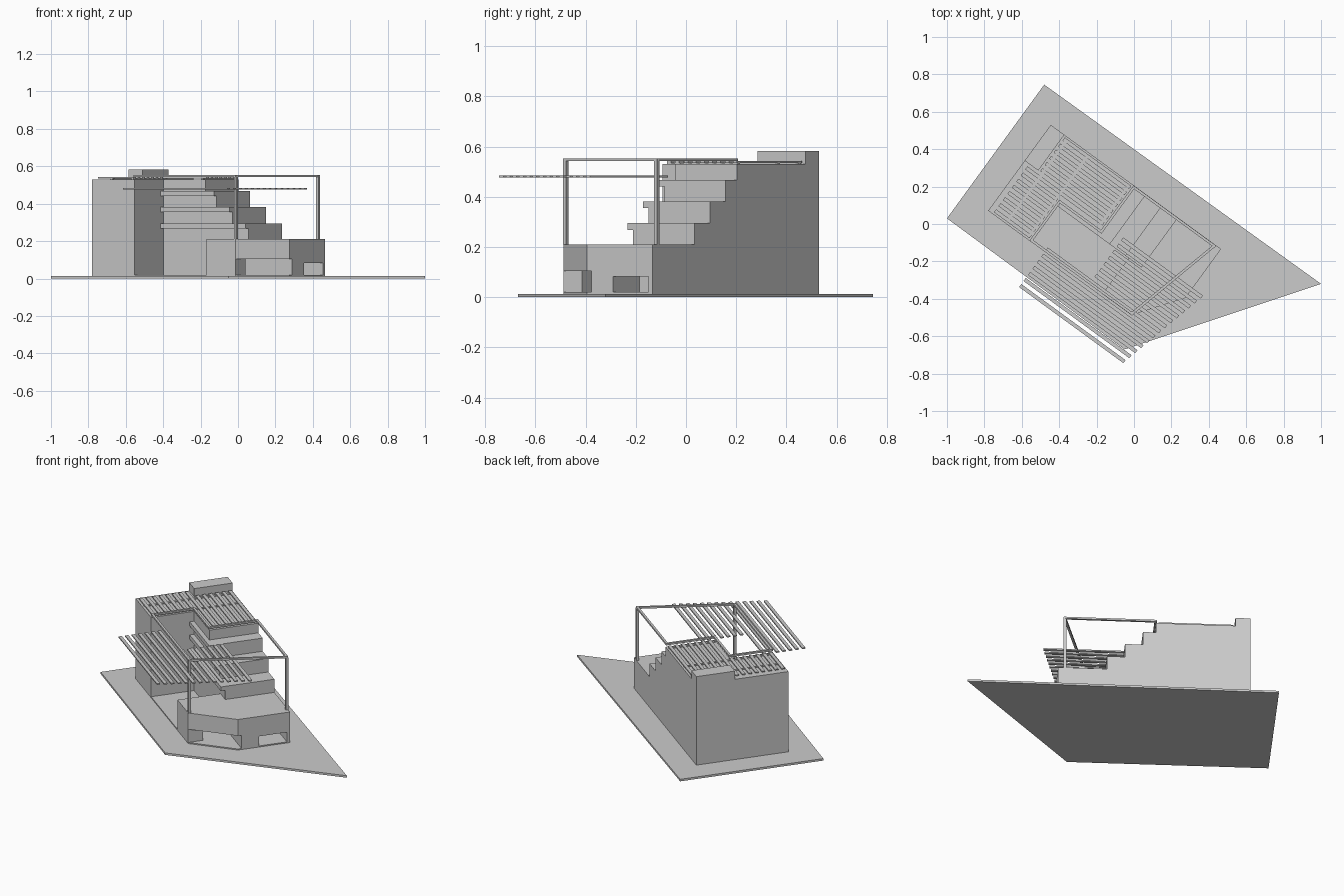
import bpy, bmesh, math
from mathutils import Vector

cube = bpy.data.objects.get("Cube")
if cube:
    bpy.data.objects.remove(cube, do_unlink=True)

GREY = (0.6, 0.6, 0.6, 1.0)
mat = bpy.data.materials.new("plain_grey")
mat.use_nodes = True
mat.diffuse_color = GREY
mat.node_tree.nodes["Principled BSDF"].inputs["Base Color"].default_value = GREY

# House axes: u runs downhill along the house, w runs across it
ORIGIN = Vector((-0.445, 0.53, 0))
ANGLE = math.radians(36.1)
U = Vector((math.cos(ANGLE), -math.sin(ANGLE), 0))
W = Vector((-math.sin(ANGLE), -math.cos(ANGLE), 0))


def place(u, w, z):
    return ORIGIN + U * u + W * w + Vector((0, 0, z))


def solid(name, parts):
    """Each part is a pair of matching point rings joined into a closed prism."""
    bm = bmesh.new()
    for ring_a, ring_b in parts:
        a = [bm.verts.new(p) for p in ring_a]
        b = [bm.verts.new(p) for p in ring_b]
        bm.faces.new(a)
        bm.faces.new(b)
        for i in range(len(a)):
            j = (i + 1) % len(a)
            bm.faces.new((a[i], a[j], b[j], b[i]))
    bmesh.ops.recalc_face_normals(bm, faces=bm.faces)
    mesh = bpy.data.meshes.new(name)
    bm.to_mesh(mesh)
    bm.free()
    mesh.materials.append(mat)
    obj = bpy.data.objects.new(name, mesh)
    bpy.context.collection.objects.link(obj)
    return obj


def prism(plan, z0, z1):
    return [place(u, w, z0) for u, w in plan], [place(u, w, z1) for u, w in plan]


def box(u0, u1, w0, w1, z0, z1):
    return prism([(u0, w0), (u1, w0), (u1, w1), (u0, w1)], z0, z1)


def bar(p, q, z0, z1, thick):
    a, b = Vector(p), Vector(q)
    d = (b - a).normalized() * thick / 2
    n = Vector((-d.y, d.x))
    return prism([a - d + n, b + d + n, b + d - n, a - d - n], z0, z1)


# Main dimensions
BASE, FLOOR, DECK, ROOF = 0.013, 0.02, 0.21, 0.53
DEPTH, INNER = 0.568, 0.303        # full width, and width beside the courtyard
COURT, STAIR, DECK_START = 0.28, 0.555, 0.756
END, CORNER, SIDE = 1.127, 0.948, 0.323

# Ground plate
site = [(-1, 0.03), (-0.48, 0.745), (1, -0.32), (-0.05, -0.67)]
solid("ground_plate", [([Vector((x, y, 0)) for x, y in site],
                        [Vector((x, y, BASE)) for x, y in site])])

# Floor slab under house and courtyard
deck_outline = [(DECK_START, 0), (END, 0), (END, SIDE), (CORNER, DEPTH), (DECK_START, DEPTH)]
solid("floor_slab", [prism([(0, 0), (END, 0), (END, SIDE), (CORNER, DEPTH), (0, DEPTH)],
                           BASE, FLOOR)])

# Tall rear block
solid("rear_block", [box(0, COURT, 0, DEPTH, FLOOR, ROOF)])

# Stepped wing, as a side profile swept across the house
steps = [(STAIR, ROOF), (0.631, 0.467), (0.736, 0.382), (0.842, 0.295)]
profile = [(COURT, FLOOR), (COURT, ROOF)]
for i, (u, z) in enumerate(steps):
    below = steps[i + 1][1] if i + 1 < len(steps) else DECK
    profile += [(u, z), (u, below)]
profile += [(DECK_START, DECK), (DECK_START, FLOOR)]
solid("stepped_wing", [([place(u, 0, z) for u, z in profile],
                        [place(u, INNER, z) for u, z in profile])])

# Ledges along the courtyard wall, one for each terrace
solid("terrace_ledges", [box(COURT, u, INNER, 0.33, z - 0.027, z) for u, z in steps[1:]])

# Deck storey: solid above, with recesses below
solid("deck_upper", [prism(deck_outline, 0.105, DECK)])
lower = [(DECK_START, 0), (END, 0), (END, 0.02), (0.95, 0.02), (0.95, 0.193), (END, 0.193),
         (END, 0.30), (0.80, 0.30), (0.80, 0.478), (CORNER, 0.478), (CORNER, DEPTH),
         (DECK_START, DEPTH)]
solid("deck_lower_walls", [prism(lower, FLOOR, 0.105)])
solid("window_lintel", [box(0.95, END, 0.02, 0.193, 0.082, 0.105)])

# Chimney block
solid("chimney", [box(0, 0.09, 0, 0.237, ROOF, 0.583)])

# Roof slats
slats = []
for i in range(14):
    w = 0.02 + i * 0.0405
    start = 0.1 if w < 0.24 else 0.03
    stop = STAIR - 0.015 if w < INNER else COURT - 0.015
    slats.append(box(start, stop, w - 0.01, w + 0.01, 0.535, 0.542))
solid("roof_slats", slats)
solid("roof_slat_bearers", [box(0.11, 0.125, 0.01, 0.556, ROOF, 0.535),
                            box(0.25, 0.265, 0.01, 0.556, ROOF, 0.535),
                            box(0.52, 0.535, 0.01, 0.295, ROOF, 0.535)])

# Frame around the courtyard and deck
POST_A, POST_B = (1.087, 0.008), (0.945, 0.56)
loop = [(COURT, 0.56), (COURT, INNER), (STAIR, INNER), (STAIR, 0.008), POST_A, POST_B]
solid("frame_beams", [bar(loop[i], loop[(i + 1) % len(loop)], 0.542, 0.553, 0.014)
                      for i in range(len(loop))])
solid("frame_posts", [box(u - 0.008, u + 0.008, w - 0.008, w + 0.008, DECK, 0.545)
                      for u, w in (POST_A, POST_B)])

# Floating sunshade slats with a slanted end
shade = []
for i in range(14):
    w = 0.268 + i * 0.0402
    start = 0.668 if w < 0.53 else 0.374
    stop = 1.197 - 0.25 * (w - 0.26)
    shade.append(box(start, stop, w - 0.01, w + 0.01, 0.477, 0.485))
solid("sunshade_slats", shade)
